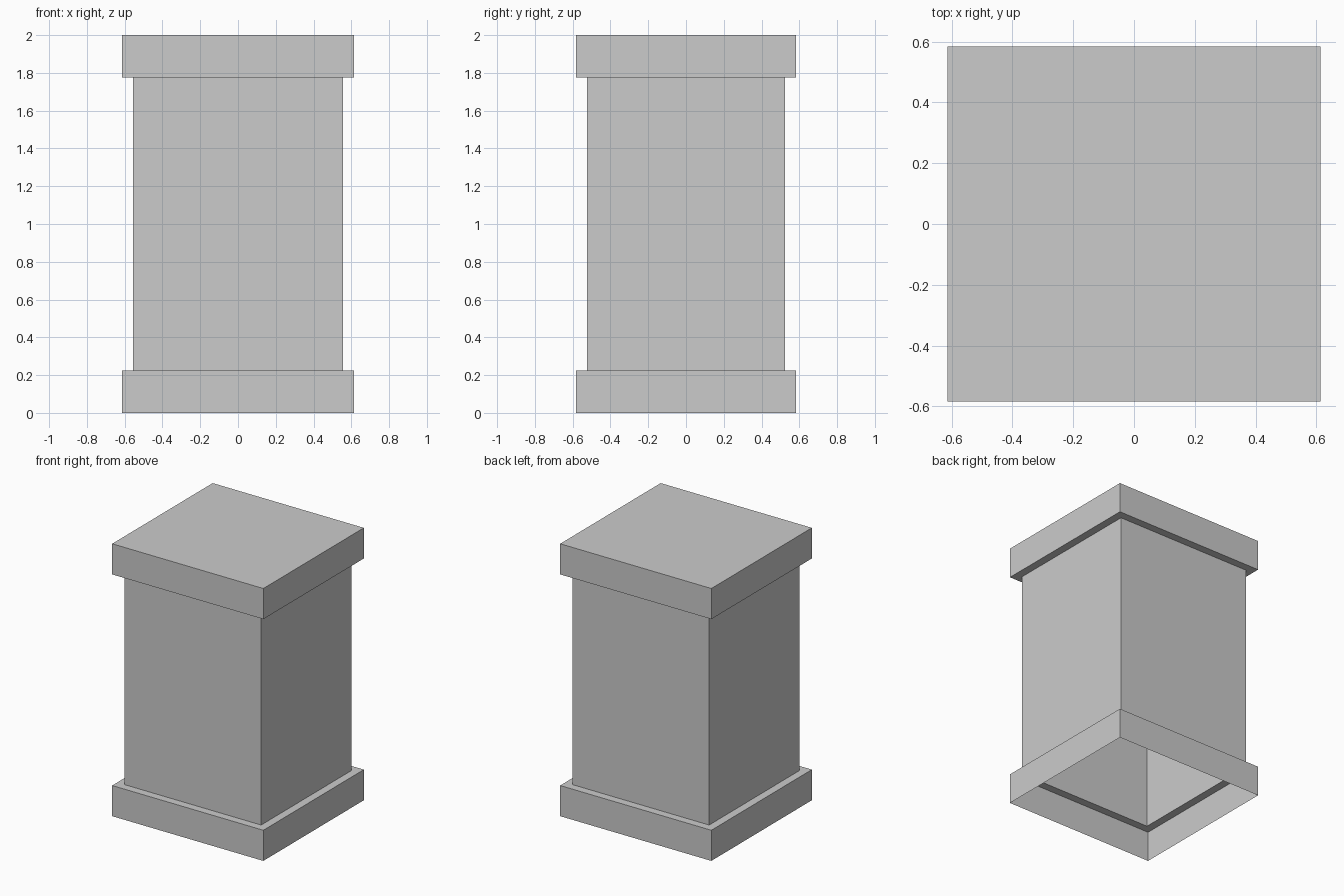
import bpy
import bmesh

cube = bpy.data.objects.get("Cube")
if cube:
    bpy.data.objects.remove(cube)

# Plain grey stone
stone = bpy.data.materials.new("stone_grey")
stone.use_nodes = True
stone.diffuse_color = (0.6, 0.6, 0.6, 1)
stone.node_tree.nodes["Principled BSDF"].inputs["Base Color"].default_value = stone.diffuse_color

HEIGHT, BAND = 2.0, 0.225      # overall height, height of plinth and cap
WIDE = (0.614, 0.583)          # half sizes of plinth and cap
SLIM = (0.555, 0.524)          # half sizes of shaft


def ring(bm, half, z):
    """One rectangular loop of vertices at height z."""
    return [bm.verts.new((sx * half[0], sy * half[1], z))
            for sx, sy in ((-1, -1), (1, -1), (1, 1), (-1, 1))]


# Hollow pillar shell: plinth, shaft and cap, open underneath
bm = bmesh.new()
sections = [(WIDE, 0), (WIDE, BAND), (SLIM, BAND),
            (SLIM, HEIGHT - BAND), (WIDE, HEIGHT - BAND), (WIDE, HEIGHT)]
rings = [ring(bm, half, z) for half, z in sections]
for low, high in zip(rings, rings[1:]):
    for i in range(4):
        j = (i + 1) % 4
        bm.faces.new((low[i], low[j], high[j], high[i]))
bm.faces.new(rings[-1])

mesh = bpy.data.meshes.new("pillar")
bm.to_mesh(mesh)
bm.free()
mesh.materials.append(stone)
pillar = bpy.data.objects.new("pillar", mesh)
bpy.context.collection.objects.link(pillar)
